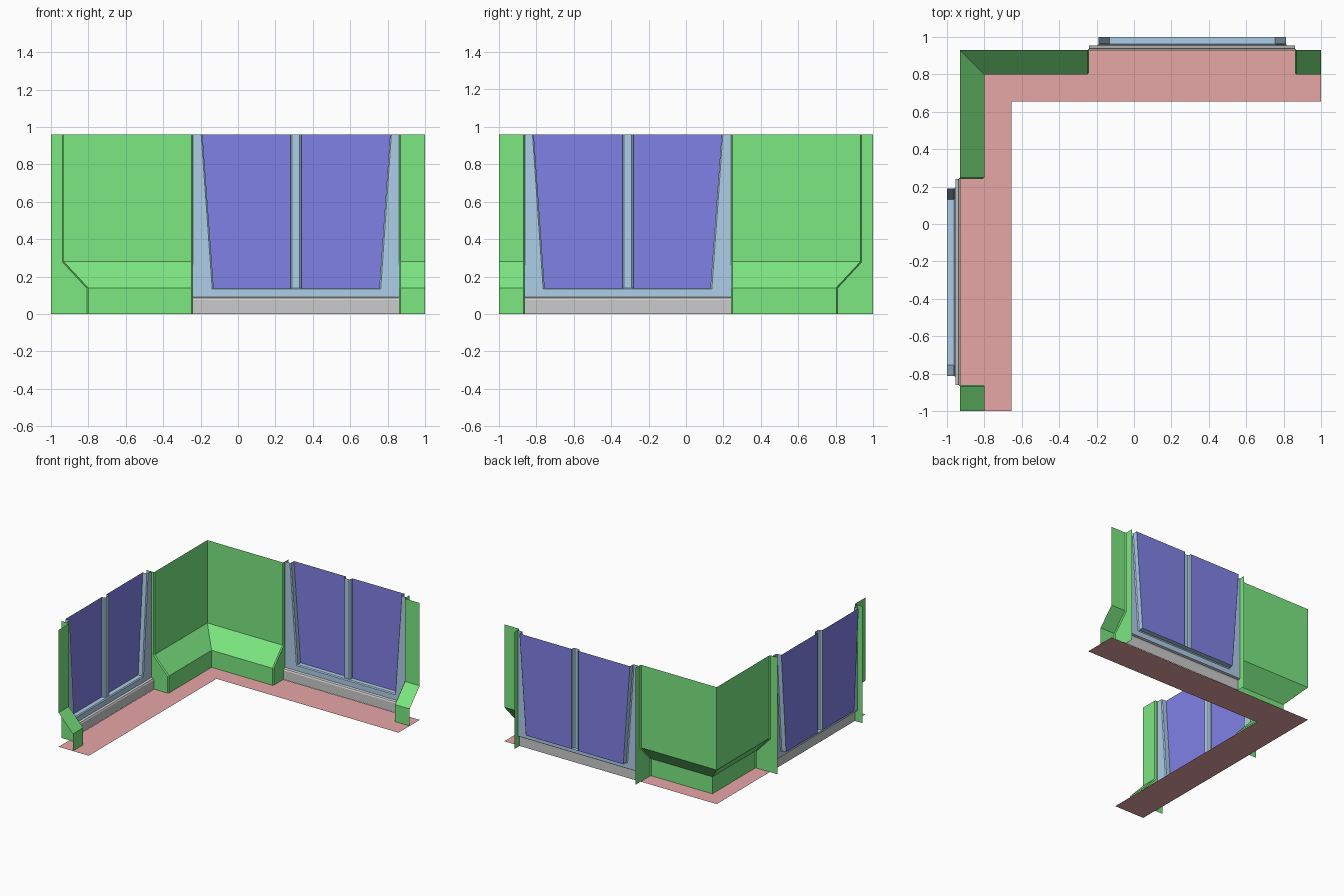
import bpy

if "Cube" in bpy.data.objects:
    bpy.data.objects.remove(bpy.data.objects["Cube"])

TOP = 0.96
WIN_L, WIN_R = -0.24, 0.86      # window bay limits
CH = 0.008                      # small chamfer at the bay edges


def material(name, rgb):
    m = bpy.data.materials.new(name)
    m.diffuse_color = (*rgb, 1)
    m.use_nodes = True
    m.node_tree.nodes["Principled BSDF"].inputs["Base Color"].default_value = m.diffuse_color
    return m


GREEN = material("green_wall", (0.2, 0.8, 0.22))
BLUE = material("blue_frame", (0.42, 0.61, 0.8))
GLASS = material("glass", (0.22, 0.22, 0.8))
RED = material("red_floor", (0.8, 0.38, 0.38))


def add_mesh(name, verts, faces, mat=None):
    me = bpy.data.meshes.new(name)
    me.from_pydata(verts, [], faces)
    ob = bpy.data.objects.new(name, me)
    bpy.context.collection.objects.link(ob)
    if mat:
        me.materials.append(mat)


def both_legs(name, verts, faces, mat=None):
    """Part on the back leg plus its reflection on the left leg."""
    add_mesh("back_" + name, verts, faces, mat)
    add_mesh("left_" + name, [(-y, -x, z) for x, y, z in verts],
             [f[::-1] for f in faces], mat)


def loft(name, rows, mat=None):
    """Skin a list of equally long open paths."""
    n = len(rows[0])
    faces = [(r * n + i, (r + 1) * n + i, (r + 1) * n + i + 1, r * n + i + 1)
             for r in range(len(rows) - 1) for i in range(n - 1)]
    both_legs(name, [p for row in rows for p in row], faces, mat)


def at_x(x, prof):
    return [(x, y, z) for y, z in prof]


# Floor strip: L shape
add_mesh("floor", [(-0.93, 0.93, 0), (-0.93, -1, 0), (-0.655, -1, 0),
                   (-0.655, 0.655, 0), (1, 0.655, 0), (1, 0.93, 0)],
         [(0, 1, 2, 3), (0, 3, 4, 5)], RED)

# Wall with sloped ledge, mitred in the corner
wall = [(0.80, 0), (0.80, 0.14), (0.93, 0.28), (0.93, TOP)]
edge = [(0.80 + CH, 0), (0.80 + CH, 0.137), (0.93 + CH, 0.277), (0.93 + CH, TOP)]
loft("corner_wall", [[(-y, y, z) for y, z in wall],
                     at_x(WIN_L - CH, wall), at_x(WIN_L, edge)], GREEN)
loft("end_wall", [at_x(WIN_R, edge), at_x(WIN_R + CH, wall), at_x(1, wall)], GREEN)

# Side fins closing the window bay
fin = edge + [(1.0, TOP), (1.0, 0)]
both_legs("inner_fin", at_x(WIN_L, fin), [(5, 4, 3, 2, 1, 0)], GREEN)
both_legs("outer_fin", at_x(WIN_R, fin), [(0, 1, 2, 3, 4, 5)], GREEN)

# Grey sill
sill = [(0.932, 0), (0.932, 0.075), (0.938, 0.085), (0.955, 0.09)]
loft("sill", [at_x(WIN_L, sill), at_x(WIN_R, sill)])


# Window frame: U contours lofted from the glass out to the bay edge
def u_path(y, top_l, bot_l, bot_r, top_r, z):
    return [(top_l, y, TOP), (bot_l, y, z), (bot_r, y, z), (top_r, y, TOP)]


loft("window_frame", [u_path(1.0, -0.19, -0.13, 0.755, 0.813, 0.14),
                      u_path(0.962, -0.19, -0.13, 0.755, 0.813, 0.14),
                      u_path(0.955, -0.197, -0.138, 0.763, 0.82, 0.133),
                      u_path(0.955, WIN_L, WIN_L, WIN_R, WIN_R, 0.09)], BLUE)

# Central mullion
mull = [(0.28, 1), (0.28, 0.98), (0.29, 0.97), (0.33, 0.97), (0.34, 0.98), (0.34, 1)]
loft("mullion", [[(x, y, z) for x, y in mull] for z in (TOP, 0.14)], BLUE)

# Glass panes either side of the mullion
for name, bl, br, tr, tl in (("inner_pane", -0.13, 0.28, 0.28, -0.19),
                             ("outer_pane", 0.34, 0.755, 0.813, 0.34)):
    both_legs(name, [(bl, 0.998, 0.14), (br, 0.998, 0.14),
                     (tr, 0.998, TOP), (tl, 0.998, TOP)], [(0, 1, 2, 3)], GLASS)
